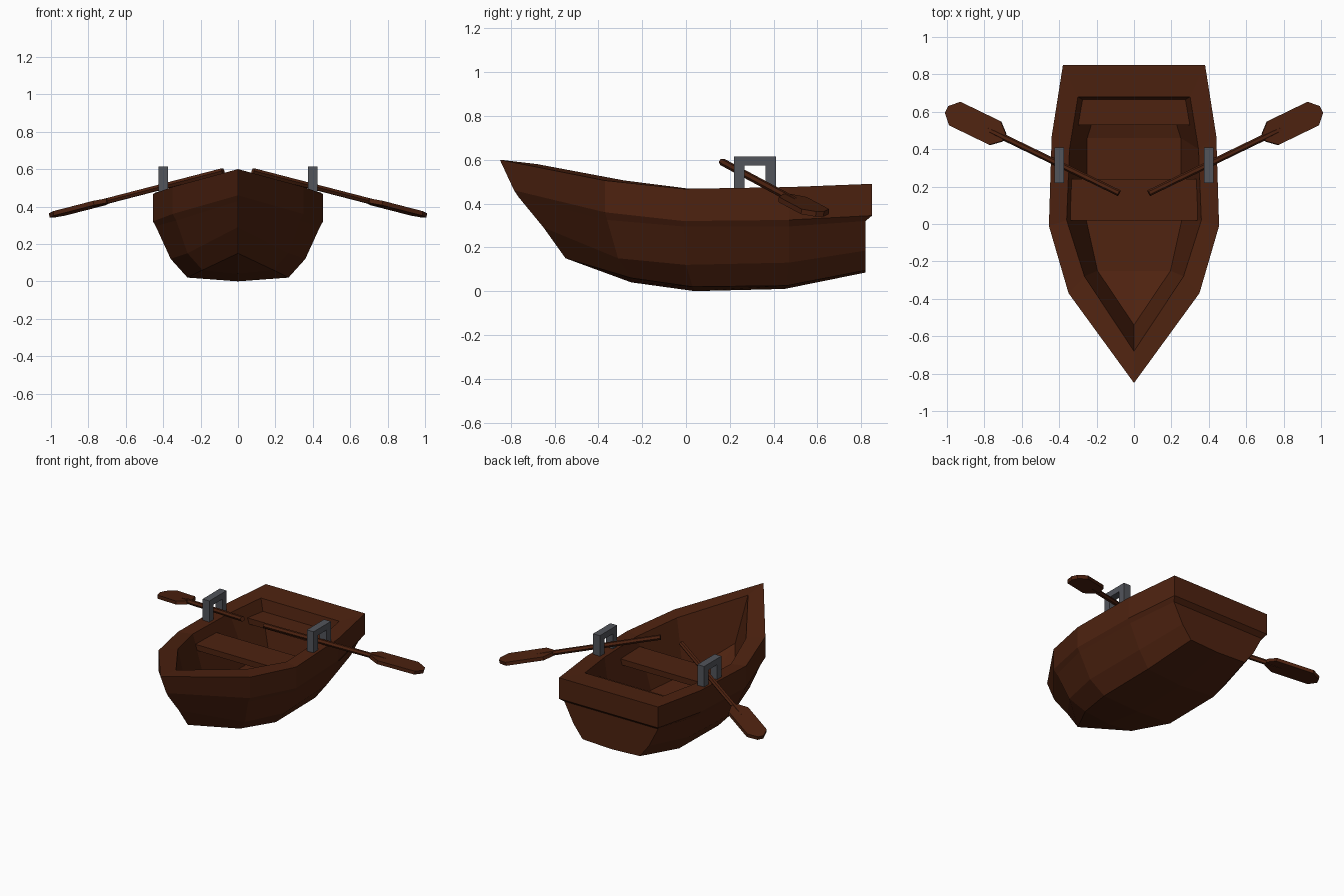
import bpy
import bmesh
from mathutils import Matrix, Vector

cube = bpy.data.objects.get("Cube")
if cube:
    bpy.data.objects.remove(cube, do_unlink=True)


def material(name, color):
    mat = bpy.data.materials.new(name)
    mat.use_nodes = True
    mat.diffuse_color = color
    mat.node_tree.nodes["Principled BSDF"].inputs["Base Color"].default_value = color
    return mat


wood = material("brown wood", (0.075, 0.016, 0.005, 1))
metal = material("grey metal", (0.085, 0.09, 0.105, 1))


def finish(name, bm, mat):
    bmesh.ops.remove_doubles(bm, verts=bm.verts, dist=0.0005)
    bmesh.ops.recalc_face_normals(bm, faces=bm.faces)
    mesh = bpy.data.meshes.new(name)
    bm.to_mesh(mesh)
    bm.free()
    mesh.materials.append(mat)
    obj = bpy.data.objects.new(name, mesh)
    bpy.context.collection.objects.link(obj)
    return obj


def add_slab(bm, outline, low, high, matrix=Matrix()):
    """Extrude a flat outline between two heights."""
    rings = [[bm.verts.new(matrix @ Vector((x, y, z))) for x, y in outline]
             for z in (low, high)]
    bm.faces.new(rings[0][::-1])
    bm.faces.new(rings[1])
    count = len(outline)
    for i in range(count):
        j = (i + 1) % count
        bm.faces.new((rings[0][i], rings[0][j], rings[1][j], rings[1][i]))


def rectangle(x0, x1, y0, y1):
    return [(x0, y0), (x1, y0), (x1, y1), (x0, y1)]


# Hull: lengthwise lines from bow to stern, skinned from keel over the rim to the floor
keel = [(0, -.55, .15), (0, -.25, .04), (0, .04, 0), (0, .45, .01), (0, .82, .085)]
bilge = [(0, -.55, .15), (.19, -.25, .06), (.27, .03, .02), (.27, .46, .025), (.22, .82, .095)]
chine = [(0, -.65, .29), (.27, -.31, .15), (.36, 0, .12), (.35, .47, .13), (.29, .82, .185)]
lip = [(0, -.765, .43), (.33, -.36, .325), (.44, -.01, .295), (.425, .47, .295), (.36, .82, .32)]
rail_low = [(0, -.785, .46), (.35, -.37, .36), (.455, -.01, .32), (.44, .47, .325), (.38, .85, .345)]
rail_top = [(0, -.85, .6), (.35, -.37, .505), (.455, -.01, .467), (.44, .47, .475), (.38, .85, .49)]
rim_inner = [(0, -.68, .58), (.265, -.28, .505), (.36, .02, .467), (.345, .4, .47), (.3, .68, .48)]
floor_edge = [(0, -.54, .3), (.195, -.25, .14), (.255, .02, .12), (.25, .46, .12), (.2, .62, .16)]
floor_mid = [(0, y, z - .01 * (x > 0)) for x, y, z in floor_edge]
lines = [keel, bilge, chine, lip, rail_low, rail_top, rim_inner, floor_edge, floor_mid]

bm = bmesh.new()
for side in (1, -1):
    grid = []
    for line in lines:
        closed = line + [(0, line[-1][1], line[-1][2])]  # run across the stern
        grid.append([bm.verts.new((side * x, y, z)) for x, y, z in closed])
    for a, b in zip(grid, grid[1:]):
        for i in range(len(a) - 1):
            bm.faces.new((a[i], a[i + 1], b[i + 1], b[i]))
finish("hull", bm, wood)

# Seats
bm = bmesh.new()
add_slab(bm, rectangle(-.358, .358, .02, .24), .36, .4)
finish("middle_seat", bm, wood)
bm = bmesh.new()
add_slab(bm, [(-.325, .53), (.325, .53), (.3, .68), (-.3, .68)], .36, .4)
finish("stern_seat", bm, wood)

for side, label in ((1, "left"), (-1, "right")):
    # Oarlock: a square arch standing on the rim
    bm = bmesh.new()
    arch = [(.22, .45), (.22, .615), (.41, .615), (.41, .45),
            (.362, .45), (.362, .573), (.268, .573), (.268, .45)]
    upright = Matrix(((0, 0, 1, 0), (1, 0, 0, 0), (0, 1, 0, 0), (0, 0, 0, 1)))
    add_slab(bm, arch, side * .4 - .026, side * .4 + .026, upright)
    finish(label + "_oarlock", bm, metal)

    # Oar: shaft along local x, sloping outward, aft and down
    along = Vector((.896, .434, -.232)).normalized()
    across = Vector((-.436, .9, 0)).normalized()
    up = along.cross(across)
    frame = Matrix((along, across, up)).transposed().to_4x4()
    frame = Matrix.Translation((.08, .165, .59)) @ frame
    frame = Matrix.Diagonal((side, 1, 1, 1)) @ frame

    bm = bmesh.new()
    to_x = Matrix.Rotation(1.5708, 4, "Y")
    bmesh.ops.create_cone(bm, cap_ends=True, segments=6, radius1=.017, radius2=.017,
                          depth=.75, matrix=frame @ Matrix.Translation((.375, 0, 0)) @ to_x)
    bmesh.ops.create_cone(bm, cap_ends=True, segments=6, radius1=.017, radius2=.008,
                          depth=.17, matrix=frame @ Matrix.Translation((.835, 0, 0)) @ to_x)
    half = [(.70, .022), (.755, .07), (1.0, .07)]
    blade = half + [(1.05, .02), (1.05, -.02)] + [(u, -v) for u, v in reversed(half)]
    add_slab(bm, blade, -.012, .012, frame)
    finish(label + "_oar", bm, wood)
